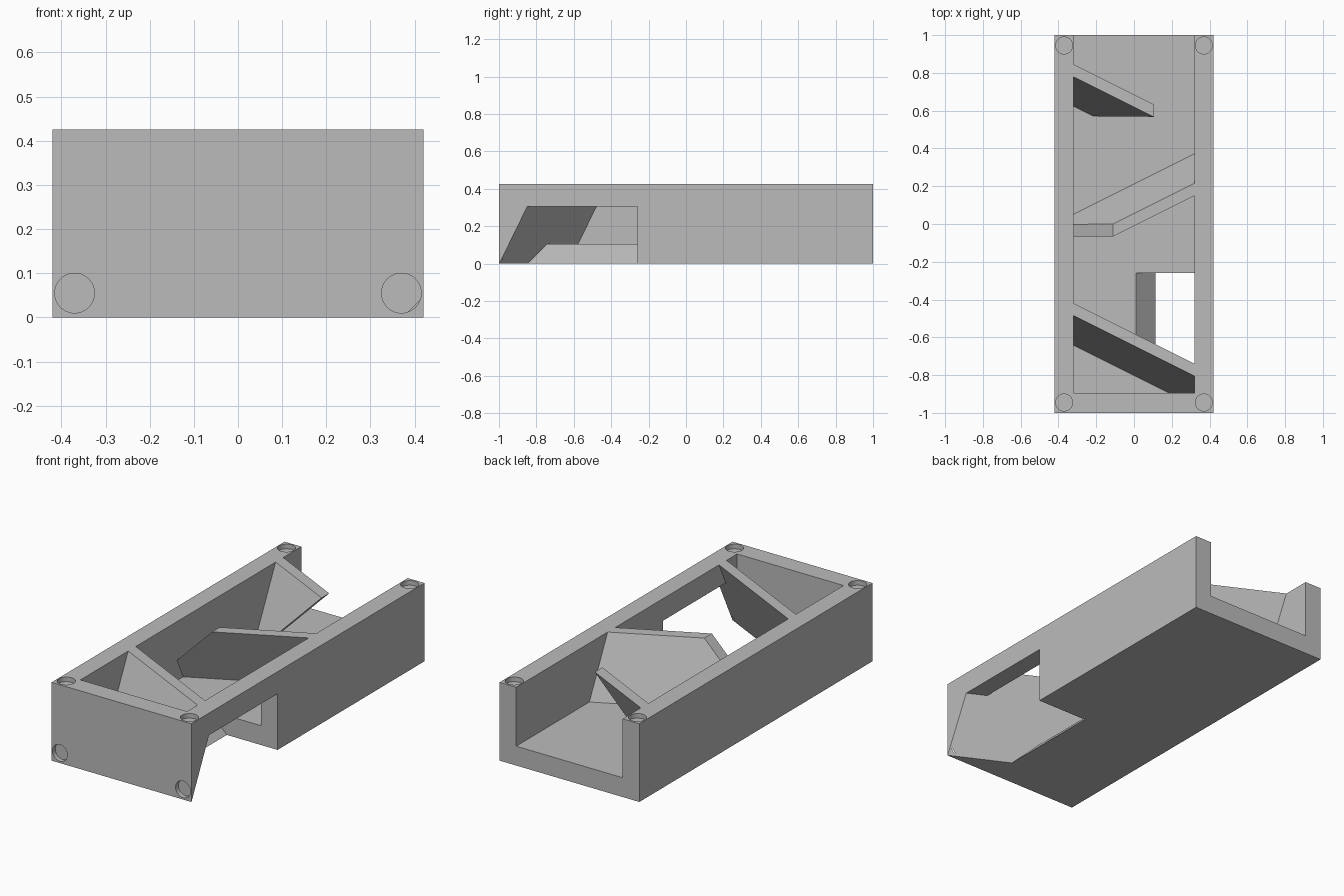
import bpy, bmesh
from mathutils import Matrix, Vector

cube = bpy.data.objects.get("Cube")
if cube:
    bpy.data.objects.remove(cube)

W, TOP, INNER, FLOOR, FRONT = 0.42, 0.425, 0.32, 0.105, -0.895
LEAN = 0.49       # sideways drift of each slanted face per unit of depth
THICK = 0.065     # baffle thickness along y

grey = bpy.data.materials.new("plain_grey")
grey.use_nodes = True
grey.diffuse_color = (0.5, 0.5, 0.5, 1)
grey.node_tree.nodes["Principled BSDF"].inputs["Base Color"].default_value = (0.5, 0.5, 0.5, 1)


def finish(name, bm):
    bmesh.ops.recalc_face_normals(bm, faces=bm.faces)
    mesh = bpy.data.meshes.new(name)
    bm.to_mesh(mesh)
    bm.free()
    mesh.materials.append(grey)
    obj = bpy.data.objects.new(name, mesh)
    bpy.context.collection.objects.link(obj)
    return obj


def clipped_box(name, lo, hi, planes=()):
    """Box trimmed by planes (point, outward normal)."""
    lo, hi = Vector(lo), Vector(hi)
    bm = bmesh.new()
    bmesh.ops.create_cube(bm, size=1)
    for v in bm.verts:
        v.co = (lo + hi) / 2 + v.co * (hi - lo)
    for point, normal in planes:
        geom = bm.verts[:] + bm.edges[:] + bm.faces[:]
        cut = bmesh.ops.bisect_plane(bm, geom=geom, dist=1e-6, plane_co=point,
                                     plane_no=normal, clear_outer=True)["geom_cut"]
        edges = [e for e in cut if isinstance(e, bmesh.types.BMEdge)]
        if edges:
            bmesh.ops.edgeloop_fill(bm, edges=edges)
    return finish(name, bm)


def disc_cutter(location, axis):
    bm = bmesh.new()
    turn = Vector(axis).to_track_quat('Z', 'Y').to_matrix().to_4x4()
    bmesh.ops.create_cone(bm, cap_ends=True, segments=40, radius1=0.045, radius2=0.045,
                          depth=0.05, matrix=Matrix.Translation(location) @ turn)
    return finish("disc_cutter", bm)


def subtract(target, cutter):
    cutter.hide_render = True
    mod = target.modifiers.new("cut", 'BOOLEAN')
    mod.operation, mod.solver, mod.object = 'DIFFERENCE', 'EXACT', cutter
    bpy.context.view_layer.objects.active = target
    bpy.ops.object.modifier_apply(modifier=mod.name)
    bpy.data.objects.remove(cutter)


def slab_planes(y, side):
    """Two parallel slanted faces; y is the rear top edge at the right wall."""
    normal = Vector((side * 0.5, 1, -side * LEAN))
    rear = Vector((-INNER, y, TOP))
    return [(rear, normal), (rear - Vector((0, THICK, 0)), -normal)]


# Open-backed tray
tray = clipped_box("tray", (-W, -1, 0), (W, 1, TOP))
subtract(tray, clipped_box("cavity", (-INNER, FRONT, FLOOR), (INNER, 1.2, 0.6)))

# Exit opening through floor and side wall, following the front baffle
front_y = -0.42
rear_normal = Vector((0.5, 1, -LEAN))
subtract(tray, clipped_box("exit_cutter", (-0.3, -1.2, -0.1), (0.6, -0.26, 0.305), [
    ((-INNER, front_y, TOP), -rear_normal),
    ((0.115, 0, 0), (-1, 0, -1)),
]))

# Shallow round recesses on the rim corners and the front
for x in (-0.37, 0.37):
    for y in (-0.945, 0.945):
        subtract(tray, disc_cutter((x, y, TOP), (0, 0, 1)))
    subtract(tray, disc_cutter((x, -1, 0.055), (0, -1, 0)))

# Slanted baffles inside the tray
lo, hi = (-INNER, FRONT, FLOOR), (INNER, 1, TOP)
clipped_box("front_baffle", lo, hi, slab_planes(front_y, 1))
clipped_box("middle_baffle", lo, hi,
            slab_planes(-0.105, -1) + [((-0.11, 0, TOP), (-1, 0, 1))])
clipped_box("back_baffle", lo, hi,
            slab_planes(0.845, 1) + [((0.105, 0, TOP), (1, 0, -1))])
